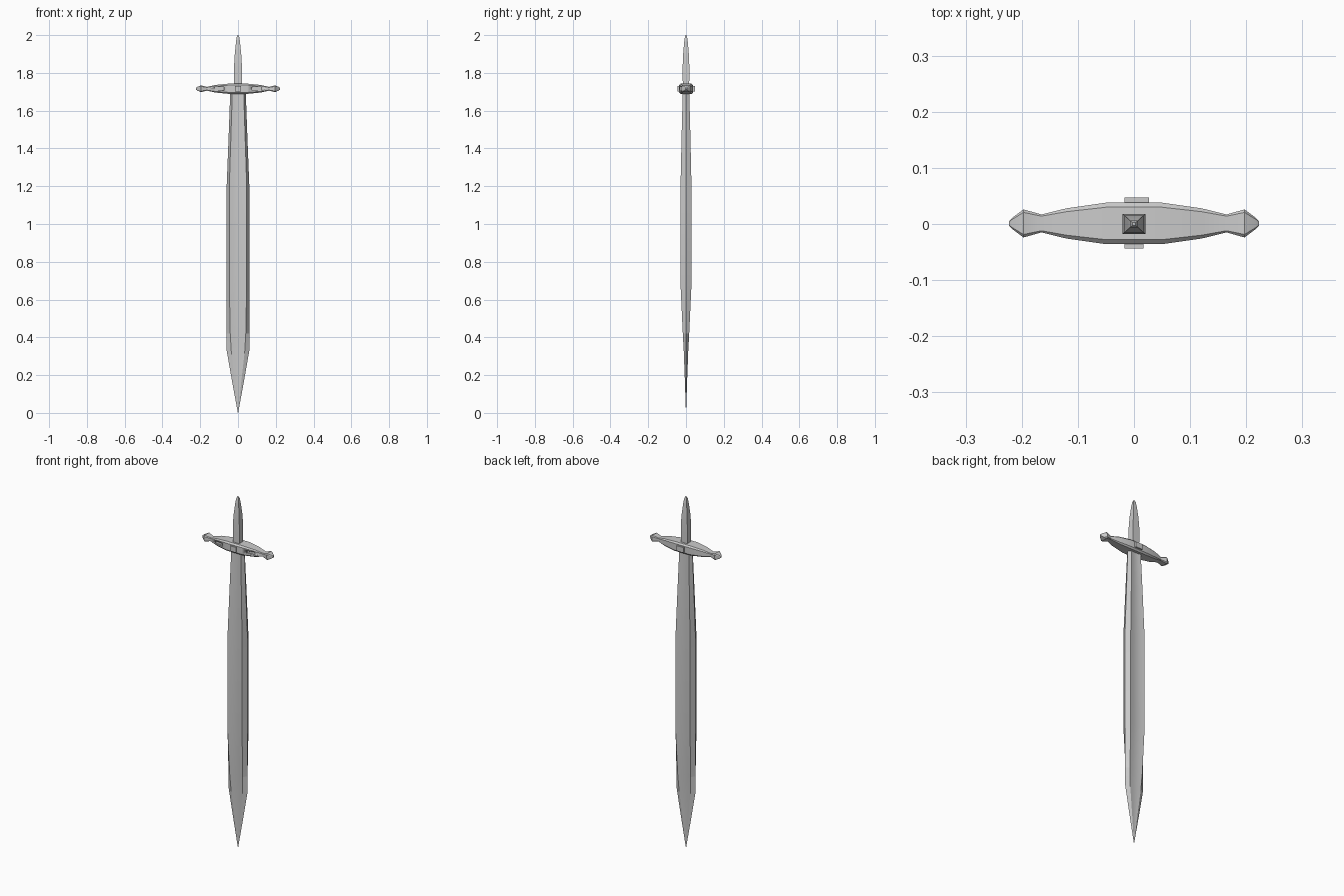
import bpy, bmesh

if "Cube" in bpy.data.objects:
    bpy.data.objects.remove(bpy.data.objects["Cube"])


def loft(name, rings, angle=0.5):
    """Skin a list of equal-length point rings and cap both ends."""
    bm = bmesh.new()
    loops = [[bm.verts.new(p) for p in ring] for ring in rings]
    n = len(loops[0])
    for a, b in zip(loops, loops[1:]):
        for i in range(n):
            j = (i + 1) % n
            bm.faces.new((a[i], a[j], b[j], b[i]))
    bm.faces.new(loops[0])
    bm.faces.new(loops[-1])
    bmesh.ops.recalc_face_normals(bm, faces=bm.faces)
    mesh = bpy.data.meshes.new(name)
    bm.to_mesh(mesh)
    bm.free()
    ob = bpy.data.objects.new(name, mesh)
    bpy.context.collection.objects.link(ob)
    bpy.ops.object.select_all(action='DESELECT')
    ob.select_set(True)
    bpy.context.view_layer.objects.active = ob
    bpy.ops.object.shade_smooth_by_angle(angle=angle)
    return ob


def box(name, lo, hi):
    (x0, y0, z0), (x1, y1, z1) = lo, hi
    return loft(name, [[(x0, y0, z), (x1, y0, z), (x1, y1, z), (x0, y1, z)]
                       for z in (z0, z1)])


# Blade: z, half width, ridge half width, half thickness
def blade_ring(z, w, r, t):
    face = [(-r, t), (-r * .5, t * .85), (0, t * .8), (r * .5, t * .85), (r, t)]
    return ([(-w, 0, z)] + [(x, -y, z) for x, y in face]
            + [(w, 0, z)] + [(x, y, z) for x, y in reversed(face)])


blade = [(0, .0008, .0004, .0004), (.17, .032, .018, .006),
         (.33, .060, .036, .012), (.42, .060, .041, .017),
         (.68, .060, .046, .029), (1.2, .060, .046, .029),
         (1.48, .049, .037, .023), (1.70, .041, .030, .017)]
loft("blade", [blade_ring(*s) for s in blade], 0.3)

# Crossguard: x, half depth, half height, with chamfered rectangular sections
half = [(.05, .037, .027), (.12, .027, .020), (.165, .016, .010),
        (.197, .025, .018), (.217, .010, .009), (.223, .004, .004)]
stations = [(-x, d, h) for x, d, h in reversed(half)] + half


def guard_ring(x, d, h):
    c = h * .3
    pts = [(-d, c - h), (c - d, -h), (d - c, -h), (d, c - h),
           (d, h - c), (d - c, h), (c - d, h), (-d, h - c)]
    return [(x, y + .001, z + 1.716) for y, z in pts]


guard = loft("crossguard", [guard_ring(*s) for s in stations])

# Recesses on the front of the guard
for side in (-1, 1):
    xs = sorted((side * .075, side * .125))
    cut = box("guard_recess_cutter", (xs[0], -.06, 1.708), (xs[1], -.020, 1.724))
    cut.hide_render = True
    cut.hide_viewport = True
    mod = guard.modifiers.new("recess", 'BOOLEAN')
    mod.operation = 'DIFFERENCE'
    mod.object = cut

# Small studs on the front and back of the guard
box("front_stud", (-.017, -.044, 1.701), (.017, 0, 1.731))
box("back_stud", (-.017, 0, 1.701), (.027, .047, 1.731))

# Four-sided tapering grip: z, half width, half depth
grip = [(1.70, .020, .017), (1.84, .0205, .0175), (1.90, .017, .015),
        (1.96, .011, .010), (1.99, .007, .006), (2.0, .003, .003)]
loft("grip", [[(-w, -d, z), (w, -d, z), (w, d, z), (-w, d, z)]
              for z, w, d in grip])
